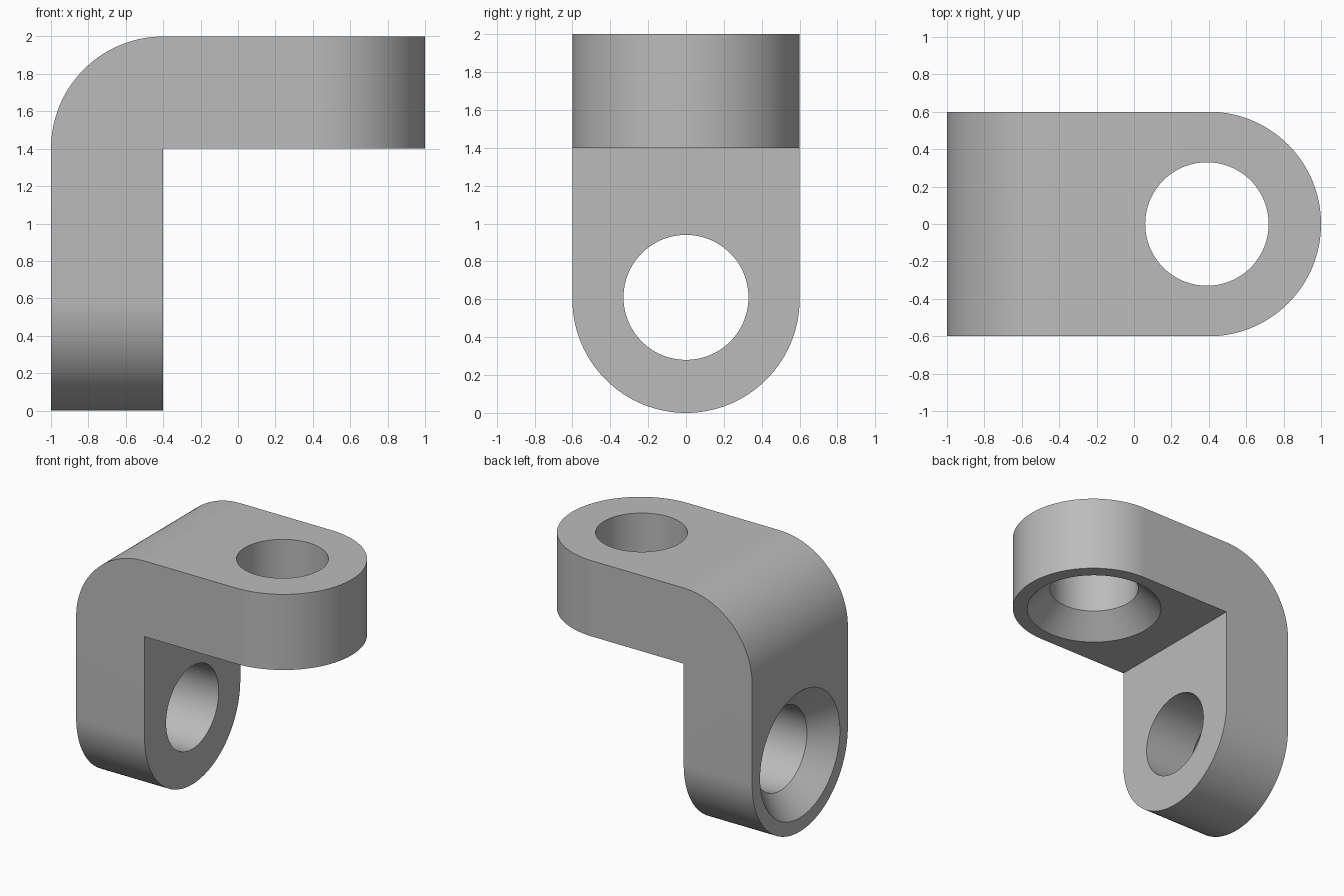
import bpy, bmesh
from math import pi, sin, cos, radians
from mathutils import Matrix, Vector

if "Cube" in bpy.data.objects:
    bpy.data.objects.remove(bpy.data.objects["Cube"])

HALF = 0.6      # half width, thickness and end radius
SEG = 128       # segments per full circle

steel = bpy.data.materials.new("plain grey")
steel.use_nodes = True
GREY = (0.5, 0.5, 0.5, 1)
steel.diffuse_color = GREY
steel.node_tree.nodes["Principled BSDF"].inputs["Base Color"].default_value = GREY


def arc(cx, cy, r, start, end):
    n = round(SEG * abs(end - start) / 360)
    angles = [radians(start + (end - start) * i / n) for i in range(n + 1)]
    return [(cx + r * cos(a), cy + r * sin(a)) for a in angles]


def finish(bm, name, matrix):
    bm.transform(matrix)
    bmesh.ops.recalc_face_normals(bm, faces=bm.faces)
    mesh = bpy.data.meshes.new(name)
    bm.to_mesh(mesh)
    bm.free()
    mesh.materials.append(steel)
    obj = bpy.data.objects.new(name, mesh)
    bpy.context.collection.objects.link(obj)
    return obj


def prism(name, outline, low, high, matrix=Matrix()):
    """Extrude a 2D outline along local z from low to high."""
    bm = bmesh.new()
    face = bm.faces.new([bm.verts.new((x, y, low)) for x, y in outline])
    top = bmesh.ops.extrude_face_region(bm, geom=[face])["geom"]
    bmesh.ops.translate(bm, vec=(0, 0, high - low),
                        verts=[v for v in top if isinstance(v, bmesh.types.BMVert)])
    return finish(bm, name, matrix)


def lathe(name, profile, matrix):
    """Stack rings of (radius, height) into a closed solid of revolution."""
    bm = bmesh.new()
    rings = [[bm.verts.new((r * cos(2 * pi * i / SEG), r * sin(2 * pi * i / SEG), z))
              for i in range(SEG)] for r, z in profile]
    for a, b in zip(rings, rings[1:]):
        for i in range(SEG):
            j = (i + 1) % SEG
            bm.faces.new((a[i], a[j], b[j], b[i]))
    bm.faces.new(rings[0])
    bm.faces.new(rings[-1])
    return finish(bm, name, matrix)


# Axis swaps: side profile (x, z) along y, and flat plate turned to the upright leg
SIDE = Matrix(((1, 0, 0, 0), (0, 0, -1, 0), (0, 1, 0, 0), (0, 0, 0, 1)))
# Mirror that exchanges the two legs: (x, z) -> (1 - z, 1 - x)
SWAP = Matrix(((0, 0, -1, 1), (0, 1, 0, 0), (-1, 0, 0, 1), (0, 0, 0, 1)))

# L-shaped body with a rounded outer corner
profile = [(1, 1.4), (1, 2)] + arc(-0.4, 1.4, HALF, 90, 180)
profile += [(-1, 0), (-0.4, 0), (-0.4, 1.4)]
bracket = prism("angle_bracket", profile, -HALF, HALF, SIDE)

# Round both leg ends, then drill the countersunk holes
plan = [(-1.5, -HALF)] + arc(0.4, 0, HALF, -90, 90) + [(-1.5, HALF)]
drill = [(0.6, 1.3), (0.5, 1.4), (0.33, 1.57), (0.33, 2.2)]
hole = Matrix.Translation(Vector((0.39, 0, 0)))
cutters = []
for label, turn in (("top", Matrix()), ("upright", SWAP)):
    cutters.append((prism(label + "_end_cutter", plan, -0.5, 2.5, turn), 'INTERSECT'))
for label, turn in (("top", Matrix()),
                    ("upright", Matrix.Translation((0, 0, 0)) @ SWAP)):
    # the upright hole is countersunk on its outer face, so flip its drill
    flip = Matrix() if label == "top" else \
        Matrix.Translation((0, 0, 3.4)) @ Matrix.Scale(-1, 4, (0, 0, 1))
    cutters.append((lathe(label + "_hole_cutter", drill, turn @ flip @ hole), 'DIFFERENCE'))

for cutter, operation in cutters:
    cutter.hide_render = True
    mod = bracket.modifiers.new(cutter.name, 'BOOLEAN')
    mod.object, mod.operation, mod.solver = cutter, operation, 'EXACT'

# Bake the cuts and discard the cutters
bpy.context.view_layer.update()
graph = bpy.context.evaluated_depsgraph_get()
baked = bpy.data.meshes.new_from_object(bracket.evaluated_get(graph))
bracket.modifiers.clear()
bracket.data = baked
for cutter, _ in cutters:
    bpy.data.objects.remove(cutter)

# Smooth the curves, keep the rims crisp
bpy.ops.object.select_all(action='DESELECT')
bracket.select_set(True)
bpy.context.view_layer.objects.active = bracket
bpy.ops.object.shade_smooth_by_angle(angle=radians(25))
